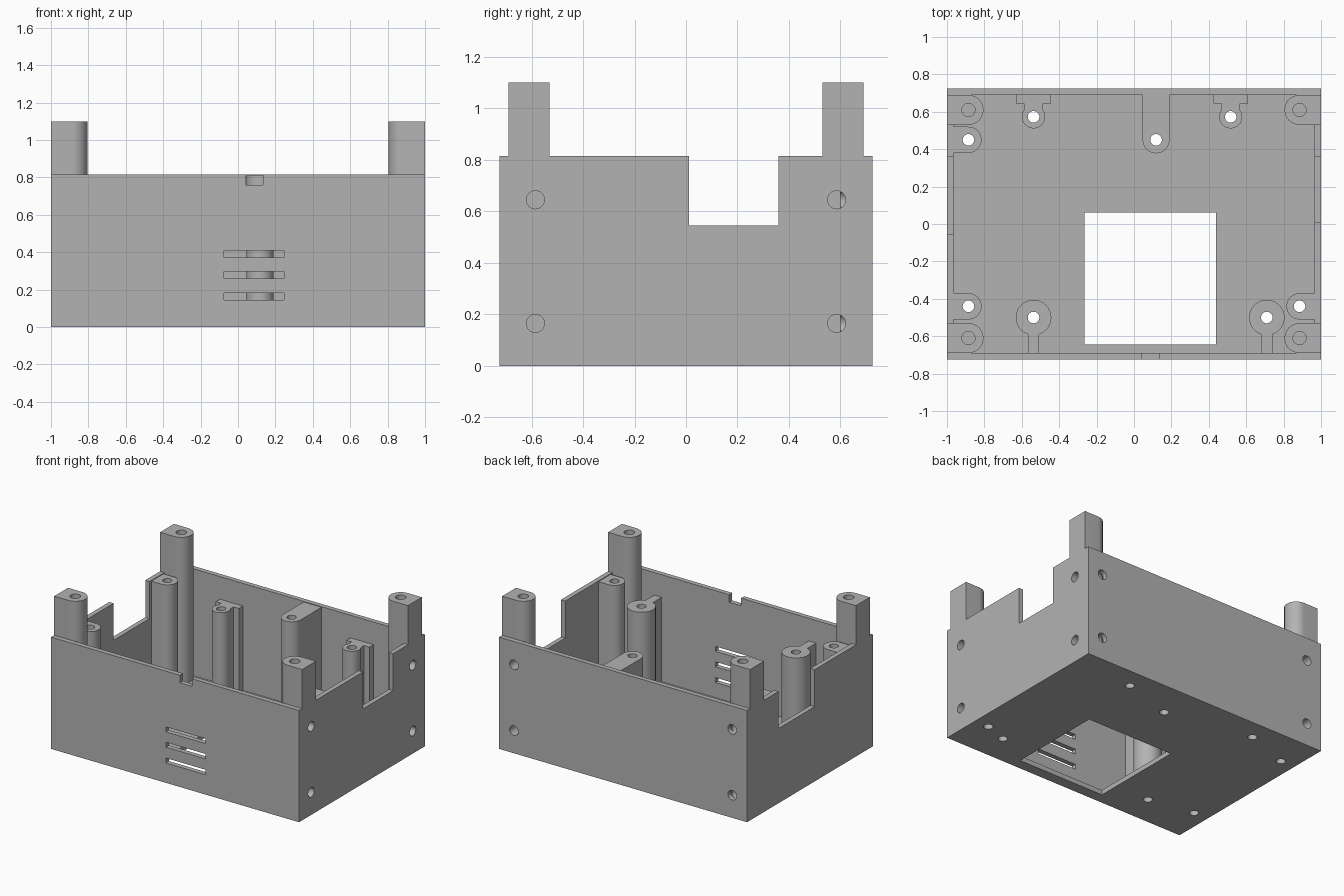
import bpy, bmesh, math
from mathutils import Matrix, Vector

cube = bpy.data.objects.get("Cube")
if cube:
    bpy.data.objects.remove(cube, do_unlink=True)

HX, HY, TOP, WALL, FLOOR = 1.0, 0.725, 0.815, 0.035, 0.035
POST_TOP, SHORT_TOP, BOSS_TOP = 1.1, 0.81, 0.65

grey = bpy.data.materials.new("plain grey")
grey.use_nodes = True
colour = (0.45, 0.45, 0.45, 1)
grey.diffuse_color = colour
grey.node_tree.nodes["Principled BSDF"].inputs["Base Color"].default_value = colour


def make(name, bm):
    bmesh.ops.recalc_face_normals(bm, faces=bm.faces)
    mesh = bpy.data.meshes.new(name)
    bm.to_mesh(mesh)
    bm.free()
    mesh.materials.append(grey)
    ob = bpy.data.objects.new(name, mesh)
    bpy.context.scene.collection.objects.link(ob)
    return ob


def prism(name, outline, z0, z1):
    bm = bmesh.new()
    face = bm.faces.new([bm.verts.new((x, y, z0)) for x, y in outline])
    top = bmesh.ops.extrude_face_region(bm, geom=[face])["geom"]
    bmesh.ops.translate(bm, vec=(0, 0, z1 - z0),
                        verts=[g for g in top if isinstance(g, bmesh.types.BMVert)])
    return make(name, bm)


def box(name, x0, x1, y0, y1, z0, z1):
    return prism(name, [(x0, y0), (x1, y0), (x1, y1), (x0, y1)], z0, z1)


def rod(name, start, end, r):
    a, b = Vector(start), Vector(end)
    turn = Vector((0, 0, 1)).rotation_difference(b - a).to_matrix().to_4x4()
    bm = bmesh.new()
    bmesh.ops.create_cone(bm, cap_ends=True, segments=32, radius1=r, radius2=r,
                          depth=(b - a).length,
                          matrix=Matrix.Translation((a + b) / 2) @ turn)
    return make(name, bm)


def d_post(name, x, y, r, way, reach, top):
    """Post with a half-round end, running flat-sided to a wall along way."""
    out = Vector(way)
    side = Vector((-out.y, out.x))
    c = Vector((x, y))
    pts = [c + out * reach + side * r]
    for i in range(25):
        a = math.pi * i / 24
        pts.append(c + side * r * math.cos(a) - out * r * math.sin(a))
    pts.append(c + out * reach - side * r)
    return prism(name, [tuple(p) for p in pts], FLOOR / 2, top)


def combine(operation, part):
    mod = body.modifiers.new(part.name, "BOOLEAN")
    mod.operation, mod.solver, mod.object = operation, "EXACT", part
    bpy.context.view_layer.update()
    result = bpy.data.meshes.new_from_object(
        body.evaluated_get(bpy.context.evaluated_depsgraph_get()))
    body.modifiers.clear()
    body.data = result
    bpy.data.objects.remove(part, do_unlink=True)


def add(part):
    combine("UNION", part)


def cut(part):
    combine("DIFFERENCE", part)


# Open tray
body = box("enclosure", -HX, HX, -HY, HY, 0, TOP)
cut(box("cavity", -HX + WALL, HX - WALL, -HY + WALL, HY - WALL, FLOOR, TOP + 0.1))

# Tall corner posts
for sx in (-1, 1):
    for sy in (-1, 1):
        add(d_post("corner_post", sx * 0.885, sy * 0.61, 0.08, (sx, 0), 0.115, POST_TOP))

# Wall-height posts on the sides and the tongue on the back wall
short_posts = [(-0.885, 0.45), (-0.885, -0.44), (0.885, -0.44)]
for x, y in short_posts:
    add(d_post("side_post", x, y, 0.07, (math.copysign(1, x), 0), 0.1, SHORT_TOP))
tongue = (0.118, 0.45)
add(d_post("back_tongue", *tongue, 0.072, (0, 1), 0.255, SHORT_TOP))

# Front bosses, each joined to the wall by a rib
front_bosses = [(-0.537, -0.5), (0.71, -0.5)]
for x, y in front_bosses:
    add(rod("front_boss", (x, y, FLOOR / 2), (x, y, BOSS_TOP), 0.095))
    add(box("front_rib", x - 0.03, x + 0.03, -0.705, y - 0.05, FLOOR / 2, BOSS_TOP))

# Back bosses, each on a T-shaped rib
back_bosses = [(-0.537, 0.573), (0.517, 0.573)]
for x, y in back_bosses:
    add(rod("back_boss", (x, y, FLOOR / 2), (x, y, BOSS_TOP), 0.062))
    add(box("back_rib", x - 0.05, x + 0.05, y + 0.02, 0.67, FLOOR / 2, BOSS_TOP))
    add(box("back_plate", x - 0.093, x + 0.093, 0.643, 0.705, FLOOR / 2, BOSS_TOP))

# Vertical screw holes
for x, y in short_posts + [tongue] + front_bosses + back_bosses:
    cut(rod("through_hole", (x, y, -0.1), (x, y, 1), 0.031))
for sx in (-1, 1):
    for sy in (-1, 1):
        x, y = sx * 0.885, sy * 0.61
        cut(rod("post_hole", (x, y, 0.8), (x, y, 1.2), 0.035))

# Screw holes in the left and back faces
for z in (0.165, 0.645):
    for s in (-1, 1):
        cut(rod("side_hole", (0.88, s * 0.585, z), (1.1, s * 0.585, z), 0.035))
        cut(rod("back_hole", (s * 0.88, 0.6, z), (s * 0.88, 0.8, z), 0.035))

# Floor window, wall notches and vent slots
cut(box("floor_window", -0.265, 0.438, -0.645, 0.062, -0.1, 0.1))
cut(box("left_notch", 0.95, 1.1, 0.012, 0.36, 0.545, 0.9))
cut(box("right_notch", -1.1, -0.95, -0.055, 0.36, 0.545, 0.9))
cut(box("front_notch", 0.04, 0.135, -0.8, -0.68, 0.76, 0.9))
for z in (0.145, 0.26, 0.372):
    cut(box("vent_slot", -0.075, 0.245, -0.8, -0.68, z, z + 0.036))

# Crisp edges, smooth round walls
for ob in bpy.context.selected_objects:
    ob.select_set(False)
body.select_set(True)
bpy.context.view_layer.objects.active = body
bpy.ops.object.shade_smooth_by_angle(angle=math.radians(25))
